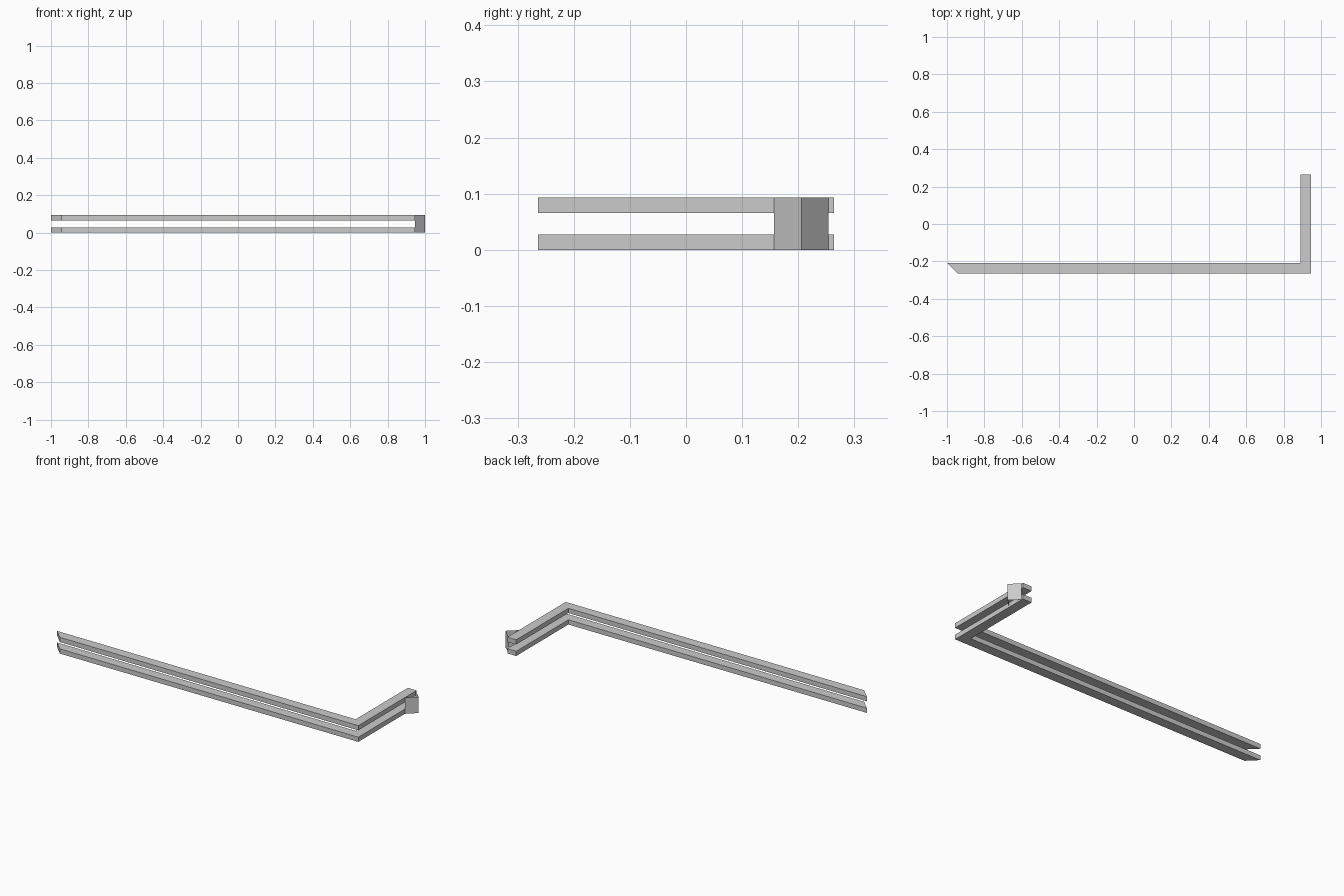
import bpy
import bmesh

cube = bpy.data.objects.get("Cube")
if cube:
    bpy.data.objects.remove(cube, do_unlink=True)

grey = bpy.data.materials.new("light_grey")
grey.use_nodes = True
colour = (0.6, 0.6, 0.6, 1)
grey.diffuse_color = colour
grey.node_tree.nodes["Principled BSDF"].inputs["Base Color"].default_value = colour


def extrude_profile(name, points, z0, z1, closed=True):
    """Raise a plan outline from z0 to z1: capped solid, or open sheet."""
    bm = bmesh.new()
    low = [bm.verts.new((x, y, z0)) for x, y in points]
    high = [bm.verts.new((x, y, z1)) for x, y in points]
    n = len(points)
    for i in range(n if closed else n - 1):
        j = (i + 1) % n
        bm.faces.new((low[i], low[j], high[j], high[i]))
    if closed:
        bm.faces.new(low[::-1])
        bm.faces.new(high)
    mesh = bpy.data.meshes.new(name)
    bm.to_mesh(mesh)
    bm.free()
    mesh.materials.append(grey)
    obj = bpy.data.objects.new(name, mesh)
    bpy.context.collection.objects.link(obj)
    return obj


# L-shaped rails with a mitred far end
rail = [(-0.944, -0.264), (0.947, -0.264), (0.947, 0.264),
        (0.891, 0.264), (0.891, -0.208), (-1, -0.208)]
extrude_profile("lower_rail", rail, 0, 0.027)
extrude_profile("upper_rail", rail, 0.066, 0.093)

# Thin folded catch on the outer side of the short arm
catch = [(0.947, 0.157), (1, 0.206), (0.947, 0.254)]
extrude_profile("folded_catch", catch, 0, 0.093, closed=False)
